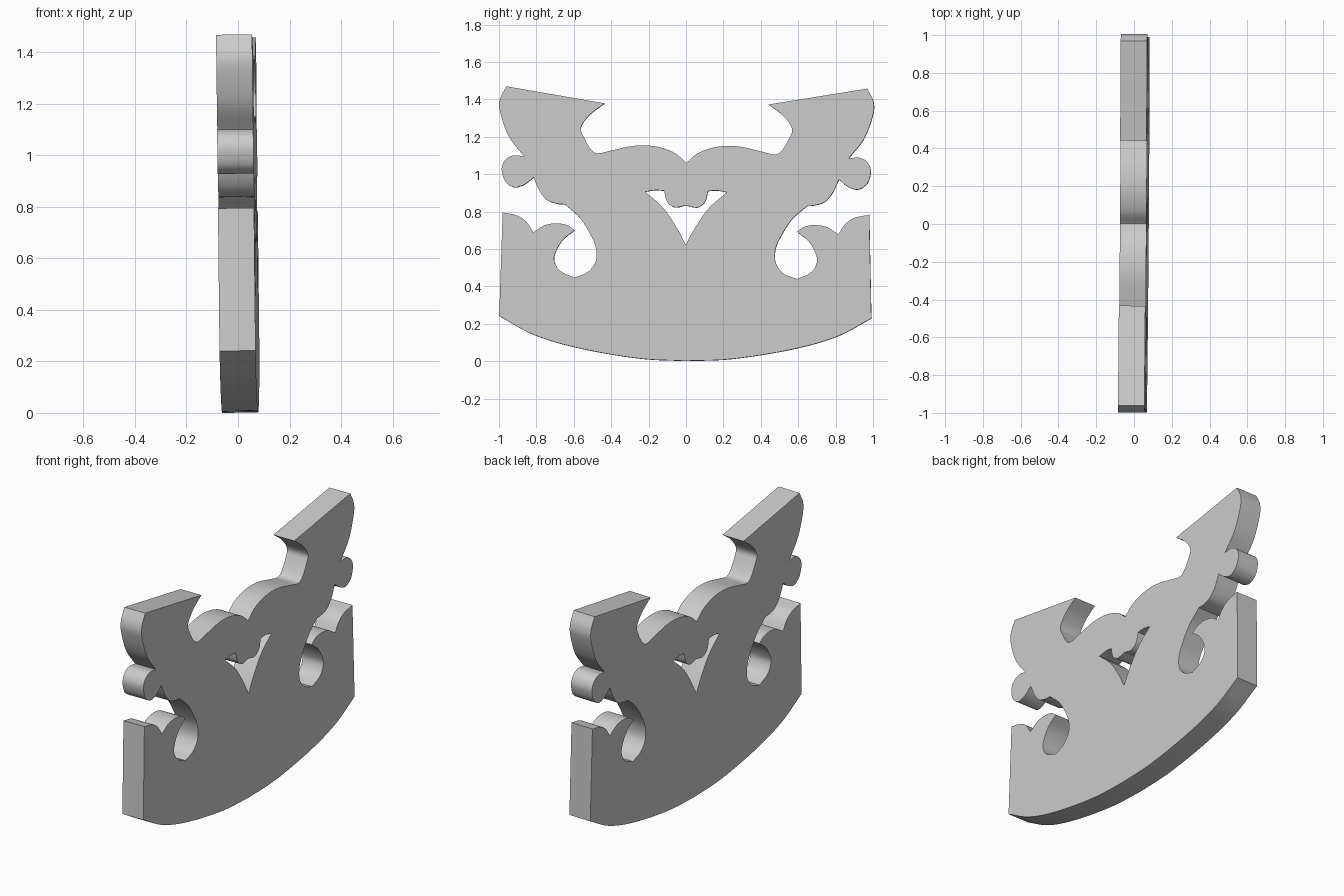
import bpy
import bmesh
from mathutils import Euler, Matrix, Vector

cube = bpy.data.objects.get("Cube")
if cube:
    bpy.data.objects.remove(cube, do_unlink=True)

STEPS = 6
HALF_THICKNESS = 0.07


def smooth_path(points):
    """Catmull-Rom run through the points, leaving out the last one."""
    pts = [Vector(p) for p in points]
    if len(pts) == 2:
        return pts[:1]
    pts = [2 * pts[0] - pts[1]] + pts + [2 * pts[-1] - pts[-2]]
    path = []
    for a, b, c, d in zip(pts, pts[1:], pts[2:], pts[3:]):
        for i in range(STEPS):
            t = i / STEPS
            path.append(0.5 * (2 * b + (c - a) * t + (2 * a - 5 * b + 4 * c - d) * t**2
                               + (3 * b - a - 3 * c + d) * t**3))
    return path


def symmetric_loop(runs):
    """Join smooth runs at sharp corners, then mirror them into a closed loop."""
    half = [p for run in runs for p in smooth_path(run)] + [Vector(runs[-1][-1])]
    half[0].x = half[-1].x = 0
    return half + [Vector((-p.x, p.y)) for p in reversed(half[1:-1])]


def add_loop(curve, loop):
    spline = curve.splines.new("POLY")
    spline.points.add(len(loop) - 1)
    for point, p in zip(spline.points, loop):
        point.co = (p.x, p.y, 0, 1)
    spline.use_cyclic_u = True


# Half outline, from the bottom centre round to the top centre
rocker = [(0, 0), (.25, .012), (.57, .065), (.81, .135), (.995, .234)]
end_edge = [(.995, .234), (.98, .788)]
end_crest = [(.98, .788), (.9, .77), (.85, .735), (.816, .682)]
scroll_top = [(.816, .682), (.755, .72), (.69, .731), (.633, .721), (.594, .694)]
scroll_hook = [(.594, .694), (.66, .64), (.698, .57), (.7, .523), (.668, .475), (.596, .442)]
scroll_neck = [(.596, .442), (.525, .47), (.481, .529), (.481, .604), (.514, .679),
               (.569, .763), (.648, .833)]
shoulder = [(.648, .833), (.686, .836), (.739, .853), (.782, .901), (.817, .975)]
knob = [(.817, .975), (.863, .938), (.916, .922), (.959, .944), (.98, .981),
        (.986, 1.03), (.965, 1.072), (.922, 1.093), (.868, 1.088)]
horn_side = [(.868, 1.088), (.95, 1.194), (.997, 1.324), (.998, 1.394), (.965, 1.462)]
horn_top = [(.965, 1.462), (.437, 1.374)]
horn_throat = [(.437, 1.374), (.516, 1.315), (.564, 1.246), (.548, 1.191), (.51, 1.128),
               (.473, 1.107), (.398, 1.123), (.302, 1.145), (.222, 1.151), (.142, 1.141),
               (.06, 1.11), (0, 1.058)]

# Half of the central opening, from its lower point to the top
window_side = [(0, .62), (.045, .705), (.12, .815), (.218, .903)]
window_top = [(.218, .903), (.165, .912), (.117, .909)]
window_drop = [(.117, .909), (.103, .853), (.07, .824), (.04, .822), (0, .832)]

profile = bpy.data.curves.new("panel_profile", "CURVE")
profile.dimensions = "2D"
profile.fill_mode = "BOTH"
profile.extrude = HALF_THICKNESS
add_loop(profile, symmetric_loop([rocker, end_edge, end_crest, scroll_top, scroll_hook,
                                  scroll_neck, shoulder, knob, horn_side, horn_top,
                                  horn_throat]))
add_loop(profile, symmetric_loop([window_side, window_top, window_drop]))

# Turn the profile into a solid panel
helper = bpy.data.objects.new("panel_profile", profile)
bpy.context.collection.objects.link(helper)
bpy.context.view_layer.update()
evaluated = helper.evaluated_get(bpy.context.evaluated_depsgraph_get())
mesh = bpy.data.meshes.new_from_object(evaluated)
bpy.data.objects.remove(helper, do_unlink=True)
bpy.data.curves.remove(profile)

# Stand it upright with a very slight lean
upright = Matrix(((0, 0, 1, 0), (1, 0, 0, 0), (0, 1, 0, 0), (0, 0, 0, 1)))
pivot = Matrix.Translation((0, -.003, .75))
lean = Euler((-.0065, -.011, -.0075)).to_matrix().to_4x4()
mesh.transform(pivot @ lean @ pivot.inverted() @ upright)
mesh.transform(Matrix.Translation((0, 0, -min(v.co.z for v in mesh.vertices))))

bm = bmesh.new()
bm.from_mesh(mesh)
bmesh.ops.remove_doubles(bm, verts=bm.verts, dist=.0002)
bmesh.ops.recalc_face_normals(bm, faces=bm.faces)
bm.to_mesh(mesh)
bm.free()

# Plain grey finish
grey = bpy.data.materials.new("plain_grey")
grey.use_nodes = True
colour = (.6, .6, .6, 1)
grey.diffuse_color = colour
grey.node_tree.nodes["Principled BSDF"].inputs["Base Color"].default_value = colour
mesh.materials.clear()
mesh.materials.append(grey)

panel = bpy.data.objects.new("scrolled_panel", mesh)
bpy.context.collection.objects.link(panel)
bpy.ops.object.select_all(action="DESELECT")
panel.select_set(True)
bpy.context.view_layer.objects.active = panel
bpy.ops.object.shade_smooth_by_angle()
